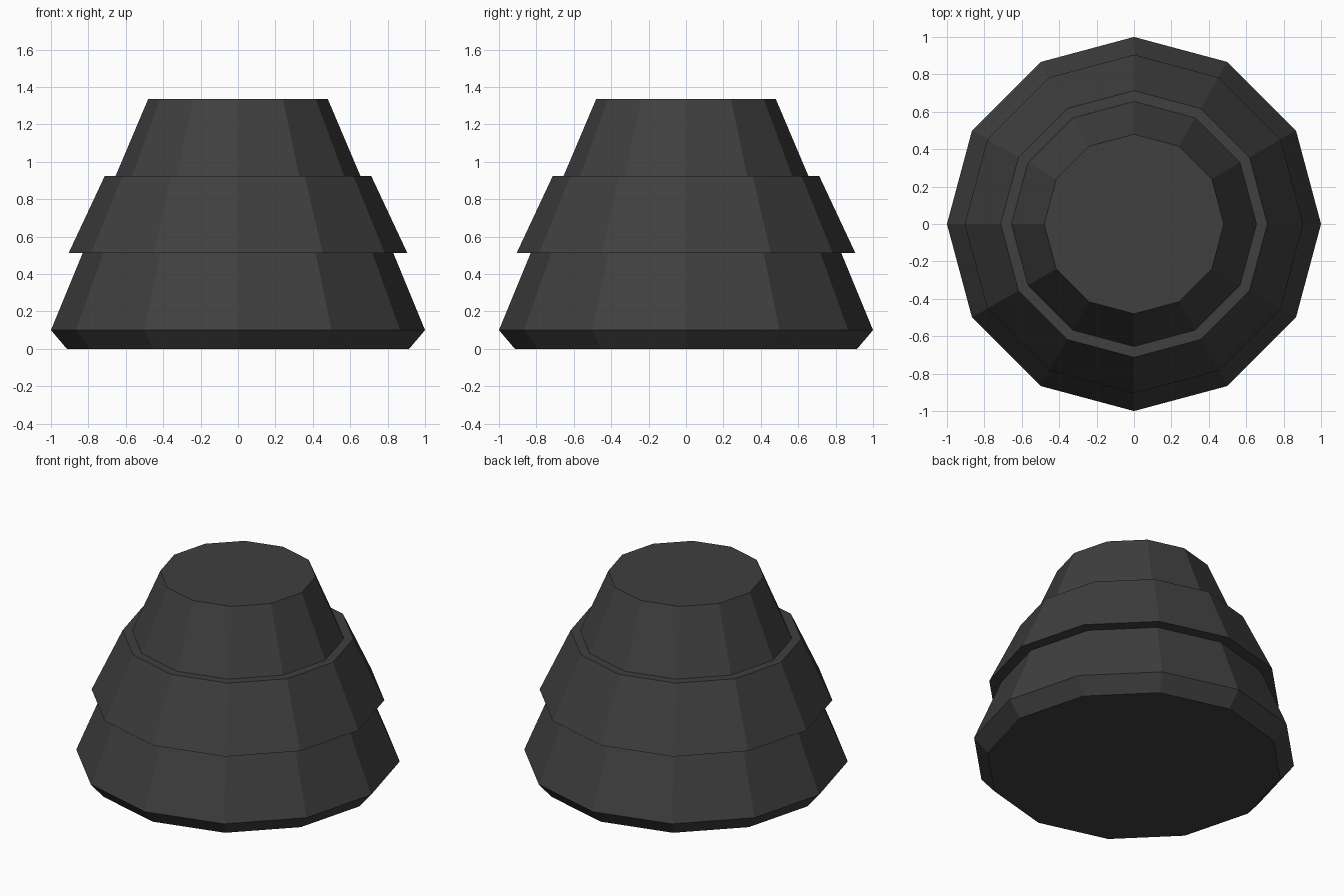
import bpy, bmesh
from math import sin, cos, pi

if "Cube" in bpy.data.objects:
    bpy.data.objects.remove(bpy.data.objects["Cube"])

SIDES = 12

dark = bpy.data.materials.new("dark_grey")
dark.diffuse_color = (0.05, 0.05, 0.05, 1)
dark.use_nodes = True
dark.node_tree.nodes["Principled BSDF"].inputs["Base Color"].default_value = dark.diffuse_color


def lathe(name, profile):
    """Closed flat-faced solid from (radius, z) points, bottom to top."""
    bm = bmesh.new()
    rings = [[bm.verts.new((r * cos(2 * pi * i / SIDES), r * sin(2 * pi * i / SIDES), z))
              for i in range(SIDES)] for r, z in profile]
    for low, high in zip(rings, rings[1:]):
        for i in range(SIDES):
            j = (i + 1) % SIDES
            bm.faces.new((low[i], low[j], high[j], high[i]))
    bm.faces.new(rings[0][::-1])
    bm.faces.new(rings[-1])
    mesh = bpy.data.meshes.new(name)
    bm.to_mesh(mesh)
    bm.free()
    mesh.materials.append(dark)
    obj = bpy.data.objects.new(name, mesh)
    bpy.context.collection.objects.link(obj)
    return obj


# Stacked tiers in one skin: bevelled base, overhanging middle, stepped-in top
lathe("tiered_cone", [
    (0.915, 0.0), (1.0, 0.10), (0.83, 0.513),
    (0.905, 0.513), (0.713, 0.923),
    (0.655, 0.923), (0.48, 1.336),
])
